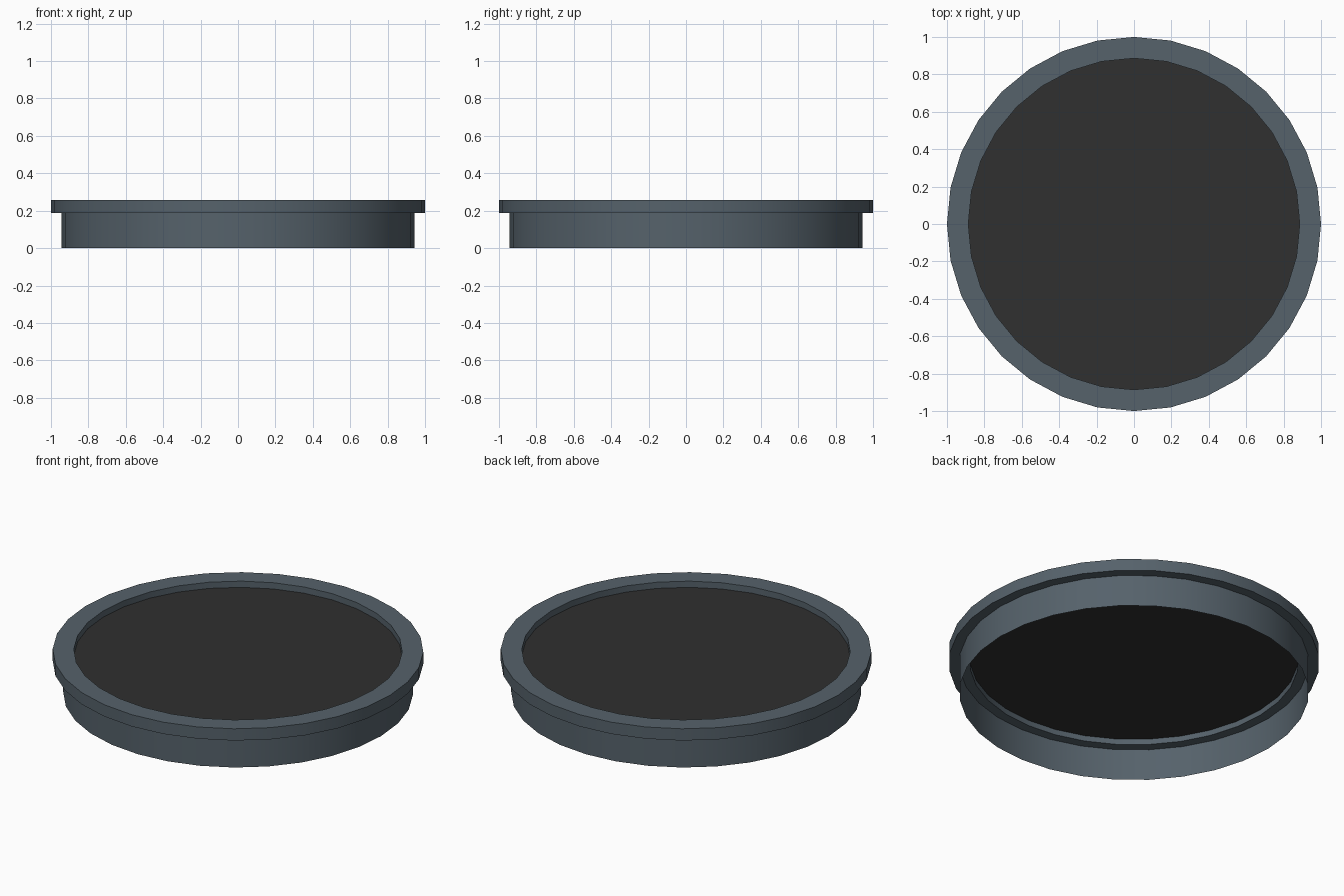
import bpy, bmesh, math

SIDES = 32
WALL_R, RIM_R, HOLE_R = 0.943, 1.0, 0.886
STEP_Z, DISC_Z, TOP_Z = 0.187, 0.22, 0.257

cube = bpy.data.objects.get("Cube")
if cube:
    bpy.data.objects.remove(cube, do_unlink=True)


def material(name, color):
    mat = bpy.data.materials.new(name)
    mat.use_nodes = True
    mat.diffuse_color = (*color, 1)
    bsdf = mat.node_tree.nodes["Principled BSDF"]
    bsdf.inputs["Base Color"].default_value = (*color, 1)
    bsdf.inputs["Roughness"].default_value = 0.7
    return mat


def finish(name, bm, mat):
    mesh = bpy.data.meshes.new(name)
    bm.to_mesh(mesh)
    bm.free()
    mesh.materials.append(mat)
    obj = bpy.data.objects.new(name, mesh)
    bpy.context.collection.objects.link(obj)
    bpy.ops.object.select_all(action="DESELECT")
    obj.select_set(True)
    bpy.context.view_layer.objects.active = obj
    bpy.ops.object.shade_smooth_by_angle(angle=math.radians(30))
    return obj


def lathe(name, profile, mat, closed=False):
    """Revolve (radius, height) points around z, listed upward on the outside."""
    bm = bmesh.new()
    rings = []
    for r, z in profile:
        angles = [math.tau * i / SIDES for i in range(SIDES)]
        rings.append([bm.verts.new((r * math.cos(a), r * math.sin(a), z)) for a in angles])
    pairs = list(zip(rings, rings[1:]))
    if closed:
        pairs.append((rings[-1], rings[0]))
    for low, high in pairs:
        for i in range(SIDES):
            j = (i + 1) % SIDES
            bm.faces.new((low[i], low[j], high[j], high[i]))
    return finish(name, bm, mat)


slate = material("slate grey", (0.092, 0.122, 0.147))
charcoal = material("charcoal", (0.029, 0.029, 0.029))

# Thin open skirt below the rim
lathe("skirt_wall", [(WALL_R, 0), (WALL_R, STEP_Z)], slate)

# Square-section rim overhanging the skirt on both sides
lathe("rim", [(RIM_R, STEP_Z), (RIM_R, TOP_Z), (HOLE_R, TOP_Z), (HOLE_R, STEP_Z)],
      slate, closed=True)

# Recessed flat disc inside the rim
bm = bmesh.new()
bmesh.ops.create_circle(bm, cap_ends=True, segments=SIDES, radius=HOLE_R)
bmesh.ops.translate(bm, verts=bm.verts, vec=(0, 0, DISC_Z))
for face in bm.faces:
    face.normal_update()
    if face.normal.z < 0:
        face.normal_flip()
finish("inset_disc", bm, charcoal)
